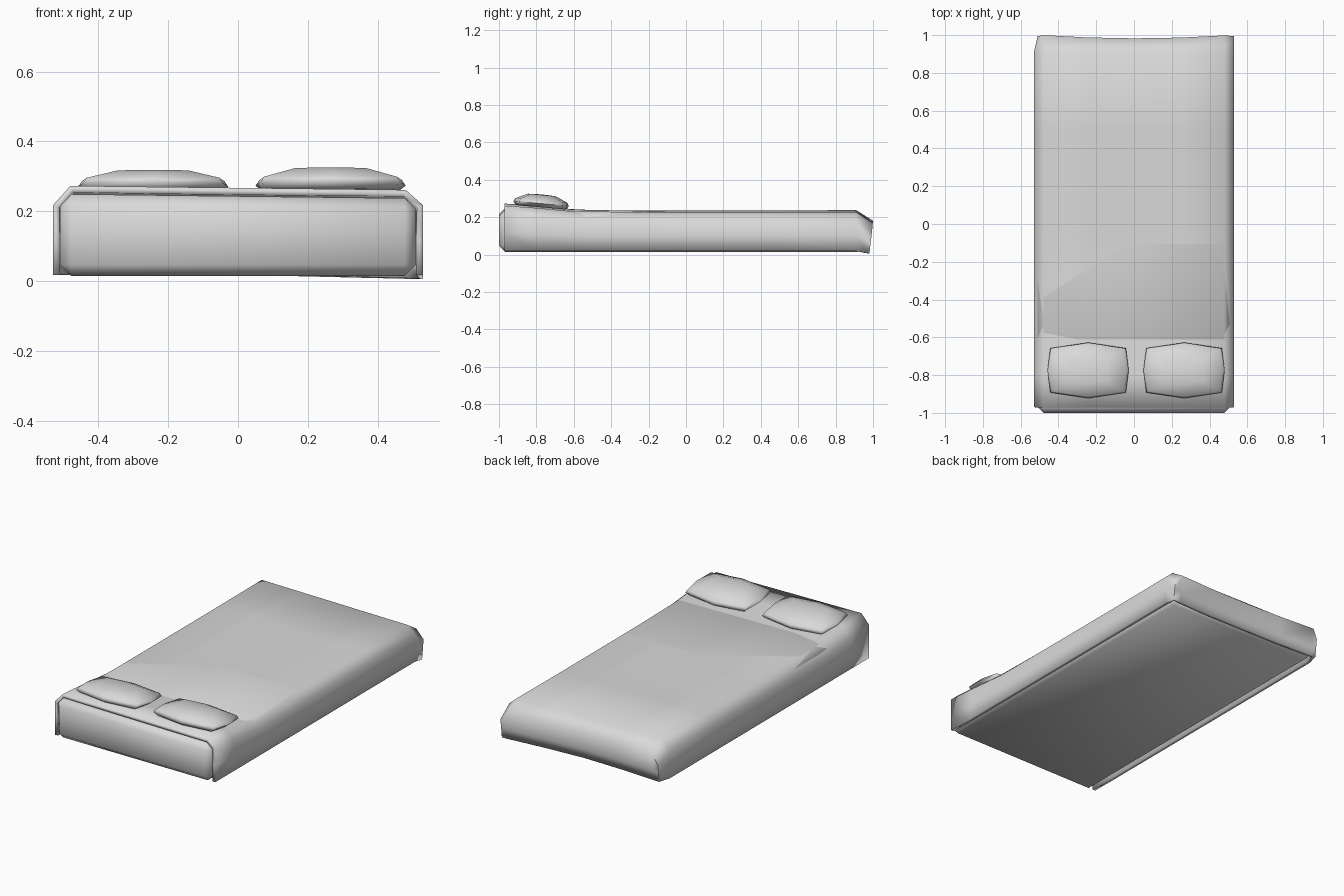
import bpy
import bmesh
import math
from mathutils import Matrix

cube = bpy.data.objects.get("Cube")
if cube:
    bpy.data.objects.remove(cube)

fabric = bpy.data.materials.new("light grey fabric")
fabric.use_nodes = True
GREY = (0.7, 0.7, 0.7, 1)
fabric.diffuse_color = GREY
fabric.node_tree.nodes["Principled BSDF"].inputs["Base Color"].default_value = GREY


def finish(name, bm):
    """Turn a bmesh into a smooth shaded object."""
    mesh = bpy.data.meshes.new(name)
    bm.to_mesh(mesh)
    bm.free()
    mesh.materials.append(fabric)
    obj = bpy.data.objects.new(name, mesh)
    bpy.context.collection.objects.link(obj)
    bpy.ops.object.select_all(action="DESELECT")
    obj.select_set(True)
    bpy.context.view_layer.objects.active = obj
    bpy.ops.object.shade_smooth_by_angle(angle=math.radians(70))
    return obj


def loft(bm, rows, closed=False):
    """Join rows of points with quads."""
    rows = [[bm.verts.new(p) for p in row] for row in rows]
    for a, b in zip(rows, rows[1:]):
        n = len(a)
        for i in range(n if closed else n - 1):
            j = (i + 1) % n
            bm.faces.new((a[i], a[j], b[j], b[i]))
    return rows


# Mattress: bevelled block, raised a little at the head end
bm = bmesh.new()
bmesh.ops.create_cube(bm, size=1)
bmesh.ops.transform(bm, verts=bm.verts,
                    matrix=Matrix.Translation((0, -0.025, 0.115)) @ Matrix.Diagonal((1.02, 1.95, 0.2, 1)))
bmesh.ops.bevel(bm, geom=bm.edges[:], offset=0.032, segments=1, affect="EDGES")
for v in bm.verts:
    if v.co.z > 0.1:
        if v.co.y < 0:
            v.co.z += 0.028 - 0.012 * v.co.x
        else:
            v.co.y -= 0.05
            v.co.z -= 0.005
finish("mattress", bm)

# Blanket: open section draped along the bed
TOP_X = (-0.48, -0.25, 0, 0.25, 0.48)


def section(y, top, hem=0.018):
    side = top - 0.05
    low = [(-0.53, y, hem), (-0.53, y, (hem + side) / 2), (-0.53, y, side)]
    crown = [(x, y, top - 0.012 * x) for x in TOP_X]
    return low + crown + [(-x, yy, z) for x, yy, z in reversed(low)]


rows = [section(y, top) for y, top in
        ((-0.97, 0.267), (-0.8, 0.255), (-0.64, 0.24), (-0.53, 0.231), (0, 0.23), (0.5, 0.23), (0.91, 0.232))]


# Foot end: bowed in at the middle, one corner pulled in and the other down
def foot_point(x, z):
    bow = 0.018 * min(1, (abs(x) / 0.5) ** 2)
    drop = 0.014 * max(0, x / 0.53) * (1 - z / 0.175)
    return (max(x, -0.51), 0.96 + bow + 0.13 * z, z - drop)


foot = [foot_point(x, z) for x, y, z in section(1, 0.175)]
ends = [foot[2:-2]]
for i in (1, 0):
    z = foot[i][2]
    ends.append([foot[i]] + [foot_point(x, z) for x in TOP_X] + [foot[-1 - i]])
bm = bmesh.new()
loft(bm, rows + [foot])
loft(bm, ends)
bmesh.ops.remove_doubles(bm, verts=bm.verts, dist=0.0005)
blanket = finish("blanket", bm)
thick = blanket.modifiers.new("thickness", "SOLIDIFY")
thick.thickness = 0.02
thick.offset = -1


# Pillows: eight sided cushions, tilted down toward the foot
def pillow(name, x, z, height):
    outline = ((0.215, 0), (0.2, 0.118), (0, 0.148), (-0.2, 0.118),
               (-0.215, 0), (-0.2, -0.118), (0, -0.148), (0.2, -0.118))
    rings = ((0.88, -0.02), (1, 0), (0.95, 0.016), (0.5, height))
    bm = bmesh.new()
    loops = loft(bm, [[(px * s, py * s, h) for px, py in outline] for s, h in rings], True)
    bm.faces.new(loops[0][::-1])
    centre = bm.verts.new((0, 0, height + 0.003))
    for i in range(len(outline)):
        bm.faces.new((loops[-1][i - 1], loops[-1][i], centre))
    place = Matrix.Translation((x, -0.775, z)) @ Matrix.Rotation(-0.09, 4, "X")
    bmesh.ops.transform(bm, verts=bm.verts, matrix=place)
    finish(name, bm)


pillow("right_pillow", -0.243, 0.27, 0.042)
pillow("left_pillow", 0.265, 0.273, 0.046)
